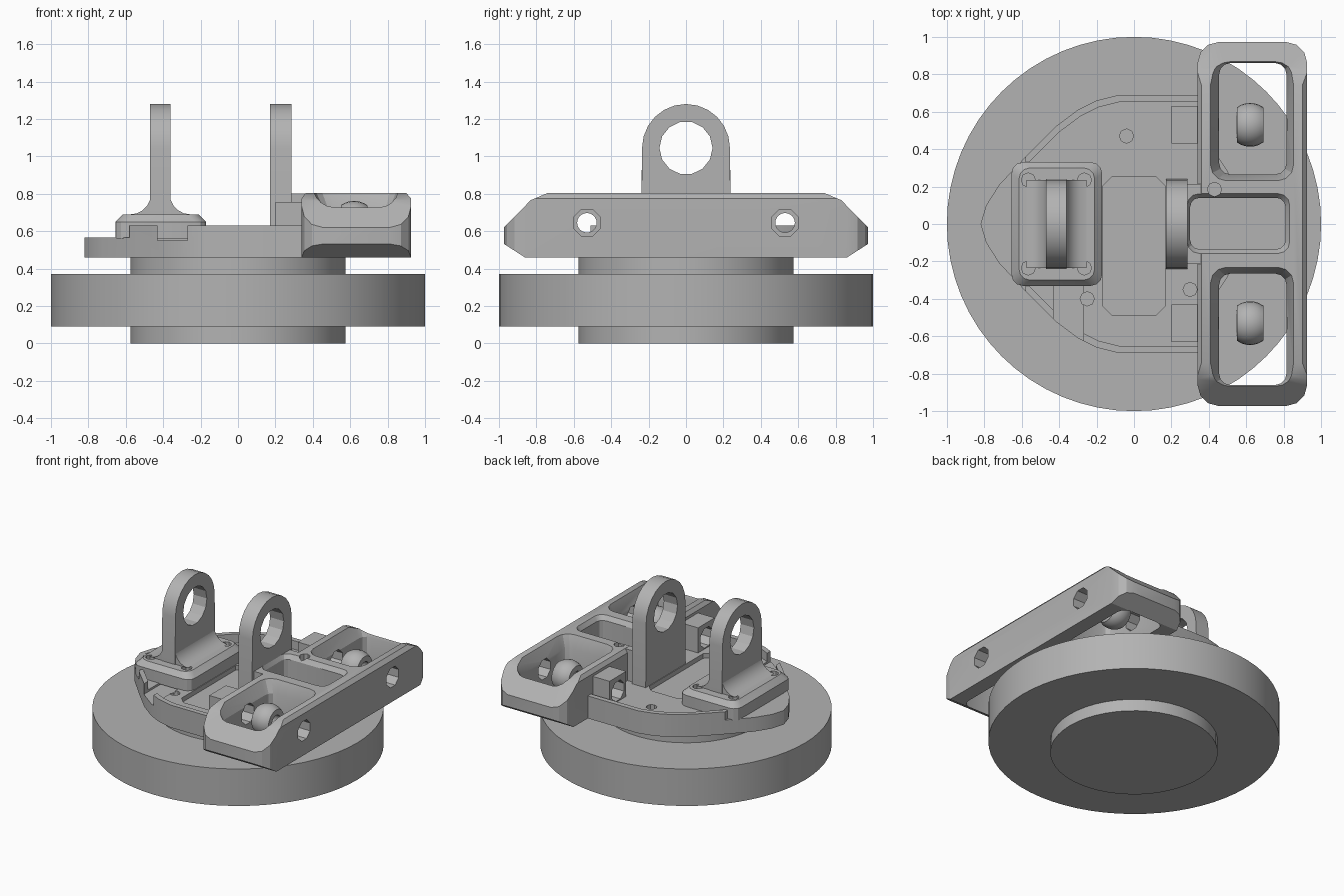
import bpy, bmesh, math
from mathutils import Vector

cube = bpy.data.objects.get("Cube")
if cube:
    bpy.data.objects.remove(cube)

steel = bpy.data.materials.new("grey_steel")
steel.use_nodes = True
GREY = (0.45, 0.45, 0.45, 1)
steel.diffuse_color = GREY
steel.node_tree.nodes["Principled BSDF"].inputs["Base Color"].default_value = GREY


def loft(name, rings, caps=True, loop=False):
    """Skin matching rings of points into one closed object."""
    bm = bmesh.new()
    rows = [[bm.verts.new(p) for p in ring] for ring in rings]
    pairs = list(zip(rows, rows[1:])) + ([(rows[-1], rows[0])] if loop else [])
    for a, b in pairs:
        for i in range(len(a)):
            j = (i + 1) % len(a)
            bm.faces.new((a[i], a[j], b[j], b[i]))
    if caps:
        bm.faces.new(rows[0])
        bm.faces.new(rows[-1])
    bmesh.ops.recalc_face_normals(bm, faces=bm.faces)
    mesh = bpy.data.meshes.new(name)
    bm.to_mesh(mesh)
    bm.free()
    mesh.materials.append(steel)
    obj = bpy.data.objects.new(name, mesh)
    bpy.context.collection.objects.link(obj)
    return obj


def place(axis, u, v, w):
    return {"x": (w, u, v), "y": (u, w, v), "z": (u, v, w)}[axis]


def prism(name, pts, axis, lo, hi):
    return loft(name, [[place(axis, u, v, w) for u, v in pts] for w in (lo, hi)])


def circle(u, v, r, n, turn=0.0):
    steps = [turn + math.tau * i / n for i in range(n)]
    return [(u + r * math.cos(a), v + r * math.sin(a)) for a in steps]


def rounded(x0, x1, y0, y1, r, n=3):
    """Rectangle outline with n-segment corners."""
    pts = []
    corners = ((x1 - r, y1 - r), (x0 + r, y1 - r), (x0 + r, y0 + r), (x1 - r, y0 + r))
    for k, (cx, cy) in enumerate(corners):
        for i in range(n + 1):
            a = (k + i / n) * math.pi / 2
            pts.append((cx + r * math.cos(a), cy + r * math.sin(a)))
    return pts


def layered(name, layers):
    """Stack of rounded rectangles: (z, x0, x1, y0, y1, r)."""
    return loft(name, [[(x, y, l[0]) for x, y in rounded(*l[1:])] for l in layers])


def boolean(obj, cutter, op="DIFFERENCE"):
    mod = obj.modifiers.new("shape", "BOOLEAN")
    mod.operation, mod.solver, mod.object = op, "EXACT", cutter
    bpy.context.view_layer.update()
    graph = bpy.context.evaluated_depsgraph_get()
    mesh = bpy.data.meshes.new_from_object(obj.evaluated_get(graph))
    obj.modifiers.clear()
    obj.data = mesh
    bpy.data.objects.remove(cutter)


def cut(obj, pts, axis, lo, hi):
    boolean(obj, prism("cutter", pts, axis, lo, hi))


def box(x0, x1, y0, y1):
    return [(x0, y0), (x1, y0), (x1, y1), (x0, y1)]


# Turntable disc and its hub
prism("disc", circle(0, 0, 1, 64), "z", 0.09, 0.37)
prism("hub", circle(0, 0, 0.575, 48), "z", 0, 0.46)

# Base plate with a raised lip, broken at the nose and on one side
half = [(0.36, 0.69), (-0.08, 0.69), (-0.2, 0.66), (-0.3, 0.61), (-0.42, 0.52),
        (-0.57, 0.37), (-0.72, 0.21), (-0.79, 0.1), (-0.82, 0)]
outline = half + [(x, -y) for x, y in half[-2::-1]]
inner = [(x * 0.95 if x < 0 else x + 0.1, y * 0.945) for x, y in outline]
plate = prism("base_plate", outline, "z", 0.46, 0.63)
cut(plate, inner, "z", 0.565, 0.8)
cut(plate, box(-1, -0.58, -1, 1), "z", 0.567, 0.8)
cut(plate, box(-0.43, -0.27, -1, -0.3), "z", 0.55, 0.8)
cut(plate, rounded(-0.165, 0.165, -0.49, 0.255, 0.05, 1), "z", 0.53, 0.8)
for x, y in ((-0.04, 0.47), (-0.25, -0.4), (0.3, -0.35)):
    cut(plate, circle(x, y, 0.038, 8), "z", 0.5, 0.8)

# Bolted foot with chamfered edges
X0, X1, Y = -0.655, -0.17, 0.33
foot = layered("lug_foot", [(0.56, X0, X1, -Y, Y, 0.06), (0.65, X0, X1, -Y, Y, 0.06),
                            (0.69, X0 + 0.04, X1 - 0.04, 0.03 - Y, Y - 0.03, 0.06)])
for x in (-0.565, -0.265):
    for y in (-0.235, 0.235):
        cut(foot, circle(x, y, 0.038, 8), "z", 0.6, 0.9)

# Curved web between foot and lug
MID, R = -0.415, 0.11
arc = [(0.05 + R - R * math.cos(a), 0.8 - R * math.sin(a))
       for a in (math.pi / 2 * i / 5 for i in range(6))]
web = [(MID + x, z) for x, z in arc] + [(MID - x, z) for x, z in arc[::-1]]
prism("lug_fillet", web, "y", -0.235, 0.235)

# Two upright lugs with round eyes
EYE = 1.045
for name, x0, x1, bottom in (("outer_lug", -0.47, -0.36, 0.67), ("inner_lug", 0.17, 0.285, 0.5)):
    top = [(0.235 * math.cos(math.pi * i / 12), EYE + 0.235 * math.sin(math.pi * i / 12))
           for i in range(13)]
    lug = prism(name, top + [(-0.24, bottom), (0.24, bottom)], "x", x0, x1)
    cut(lug, circle(0, EYE, 0.142, 14), "x", x0 - 0.1, x1 + 0.1)

# Cross bar: rounded plan trimmed by the sloped end profile
bar = layered("cross_bar", [(0.46, 0.34, 0.925, -0.972, 0.972, 0.11),
                            (0.775, 0.34, 0.925, -0.972, 0.972, 0.11),
                            (0.803, 0.36, 0.9, -0.95, 0.95, 0.1)])
side = [(0.86, 0.46), (0.972, 0.53), (0.972, 0.62), (0.83, 0.765), (0.74, 0.803)]
profile = [(y, z - 0.001 if z < 0.5 else z + 0.001) for y, z in side]
profile += [(-y, z) for y, z in profile[::-1]]
boolean(bar, prism("cutter", profile, "x", 0.2, 1.1), "INTERSECT")
boolean(bar, prism("cutter", box(0.275, 0.45, -0.215, 0.215), "z", 0.465, 0.802), "UNION")

# Middle pocket and two open windows with flared rims
boolean(bar, layered("cutter", [(0.63, 0.3, 0.81, -0.135, 0.14, 0.05),
                                (0.77, 0.3, 0.81, -0.135, 0.14, 0.05),
                                (0.83, 0.27, 0.85, -0.175, 0.18, 0.07)]))
cut(bar, circle(0.43, 0.185, 0.038, 8), "z", 0.7, 0.9)
for s in (-1, 1):
    wide, slim = sorted((s * 0.225, s * 0.905)), sorted((s * 0.265, s * 0.86))
    boolean(bar, layered("cutter", [(0.4, 0.455, 0.815, *slim, 0.06),
                                    (0.71, 0.455, 0.815, *slim, 0.06),
                                    (0.82, 0.4, 0.86, *wide, 0.09)]))

# Pin blocks beside the bar, drilled in line with the bar's own holes
for s, label in ((-1, "right"), (1, "left")):
    block = prism(label + "_pin_block", box(0.2, 0.345, *sorted((s * 0.43, s * 0.63))),
                  "z", 0.56, 0.755)
    for part in (block, bar):
        cut(part, circle(s * 0.53, 0.645, 0.078, 8, math.pi / 8), "x", 0.1, 1.1)

    # Ball bearing: truncated sphere with a bore along x
    ball = [(0.117 * math.sin(a), 0.117 * math.cos(a))
            for a in (-0.65 + 1.3 * i / 8 for i in range(9))]
    ball = [(x, r) for x, r in ball] + [(0.071, 0.052), (-0.071, 0.052)]
    rings = [[(0.62 + x, s * 0.53 + r * math.cos(t), 0.645 + r * math.sin(t)) for x, r in ball]
             for t in (math.tau * i / 24 for i in range(24))]
    loft(label + "_ball_bearing", rings, caps=False, loop=True)

# Smooth the round surfaces, keep the edges crisp
bpy.ops.object.select_all(action="DESELECT")
for obj in bpy.context.collection.objects:
    if obj.type == "MESH" and steel.name in obj.data.materials:
        obj.select_set(True)
        bpy.context.view_layer.objects.active = obj
bpy.ops.object.shade_smooth_by_angle(angle=math.radians(25))
